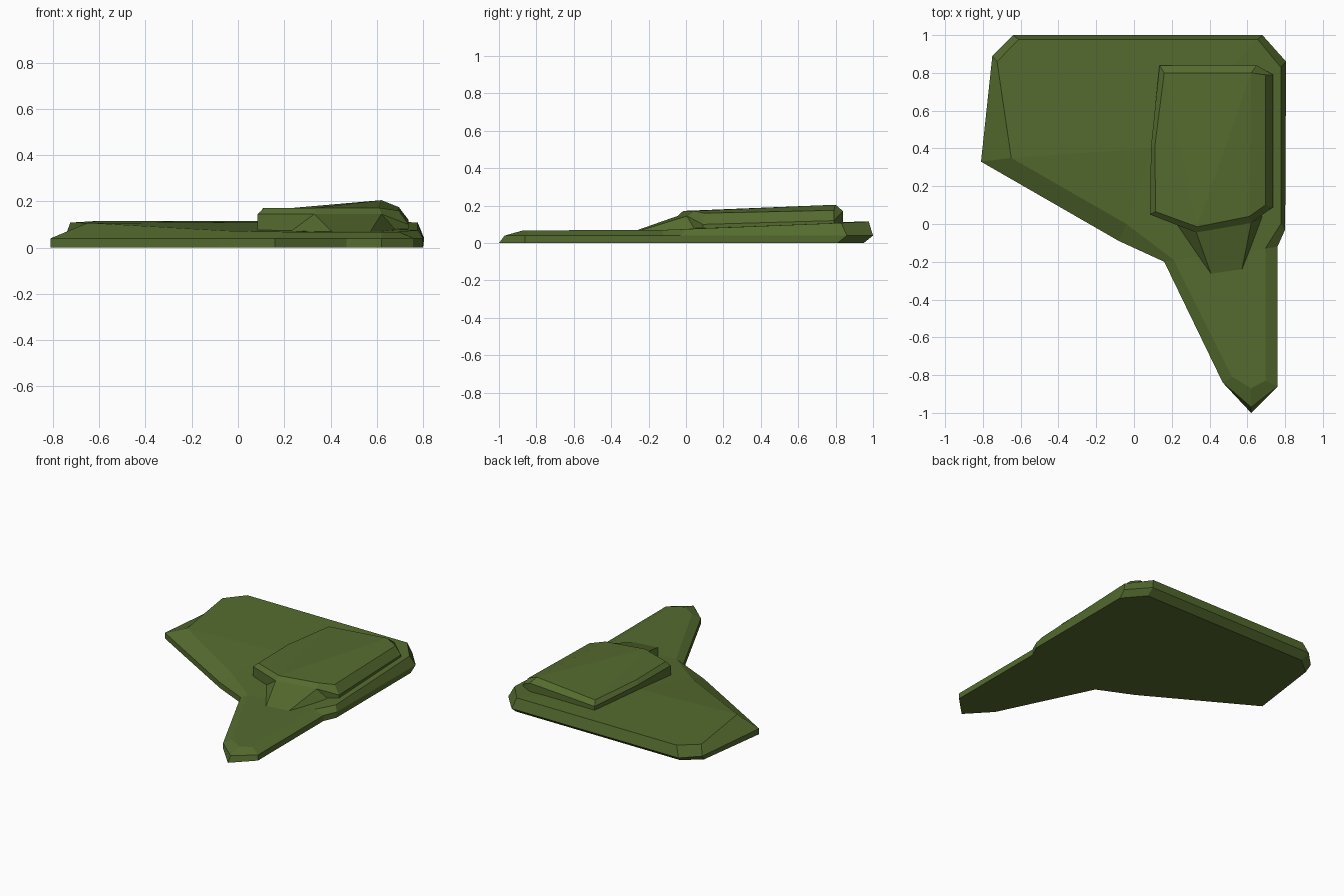
import bpy
import bmesh

cube = bpy.data.objects.get("Cube")
if cube:
    bpy.data.objects.remove(cube, do_unlink=True)

olive = bpy.data.materials.new("olive_green")
olive.use_nodes = True
colour = (0.091, 0.147, 0.028, 1)
olive.diffuse_color = colour
olive.node_tree.nodes["Principled BSDF"].inputs["Base Color"].default_value = colour


def loft(name, rings, caps, extra=()):
    """Join equal rings from bottom to top; caps index the last ring, then extra points."""
    bm = bmesh.new()
    loops = [[bm.verts.new(p) for p in ring] for ring in rings]
    for low, high in zip(loops, loops[1:]):
        for i in range(len(low)):
            j = (i + 1) % len(low)
            bm.faces.new((low[i], low[j], high[j], high[i]))
    bm.faces.new(loops[0][::-1])
    top = loops[-1] + [bm.verts.new(p) for p in extra]
    for cap in caps:
        bm.faces.new([top[i] for i in cap])
    bmesh.ops.recalc_face_normals(bm, faces=bm.faces[:])
    mesh = bpy.data.meshes.new(name)
    bm.to_mesh(mesh)
    bm.free()
    mesh.materials.append(olive)
    obj = bpy.data.objects.new(name, mesh)
    bpy.context.collection.objects.link(obj)
    return obj


# Wing hull: flat floor, widest rim, then a bevelled deck
floor = [(.62, -1), (.76, -.86), (.76, -.12), (.80, -.03), (.80, .81), (.68, .95),
         (-.62, .95), (-.74, .85), (-.81, .33), (-.08, -.09), (.16, -.20), (.47, -.84)]
rim = floor[:]
rim[0] = (.62, -.97)
rim[4:8] = [(.805, .86), (.68, 1), (-.64, 1), (-.75, .89)]
deck = [(.62, -.87, .068), (.695, -.83, .068), (.695, -.13, .07), (.777, 0, .075),
        (.777, .83, .108), (.655, .977, .115), (-.61, .977, .115), (-.725, .86, .108),
        (-.65, .35, .107), (-.04, 0, .072), (.21, -.19, .068), (.52, -.81, .068)]
loft("wing_hull",
     [[(x, y, 0) for x, y in floor], [(x, y, .04) for x, y in rim], deck],
     [(0, 1, 2, 10, 11), (2, 3, 12, 9, 10), (3, 4, 5, 12),
      (5, 6, 7, 8, 12), (8, 9, 12)],
     extra=[(.1, .4, .108)])

# Raised upper housing with a bevelled roof
shoulder = [(.33, -.045, .145), (.62, .005, .145), (.737, .09, .10), (.737, .79, .12),
            (.65, .84, .17), (.135, .84, .14), (.09, .41, .145), (.085, .05, .145)]
roof = [(.335, -.015, .172), (.61, .04, .172), (.695, .10, .16), (.695, .79, .175),
        (.62, .80, .205), (.16, .80, .165), (.11, .41, .172), (.115, .065, .172)]
loft("upper_housing", [[(x, y, .05) for x, y, z in shoulder], shoulder, roof],
     [(1, 2, 3, 4), (0, 1, 4), (0, 4, 5), (0, 5, 6, 7)])

# Sloping fairing in front of the housing
foot = [(.22, 0, .066), (.41, -.27, .066), (.57, -.25, .066), (.69, .05, .066)]
crest = [(.33, -.045, .145), (.62, .005, .145)]
loft("front_fairing", [foot],
     [(0, 1, 4), (1, 2, 5, 4), (2, 3, 5), (3, 0, 4, 5)], extra=crest)
